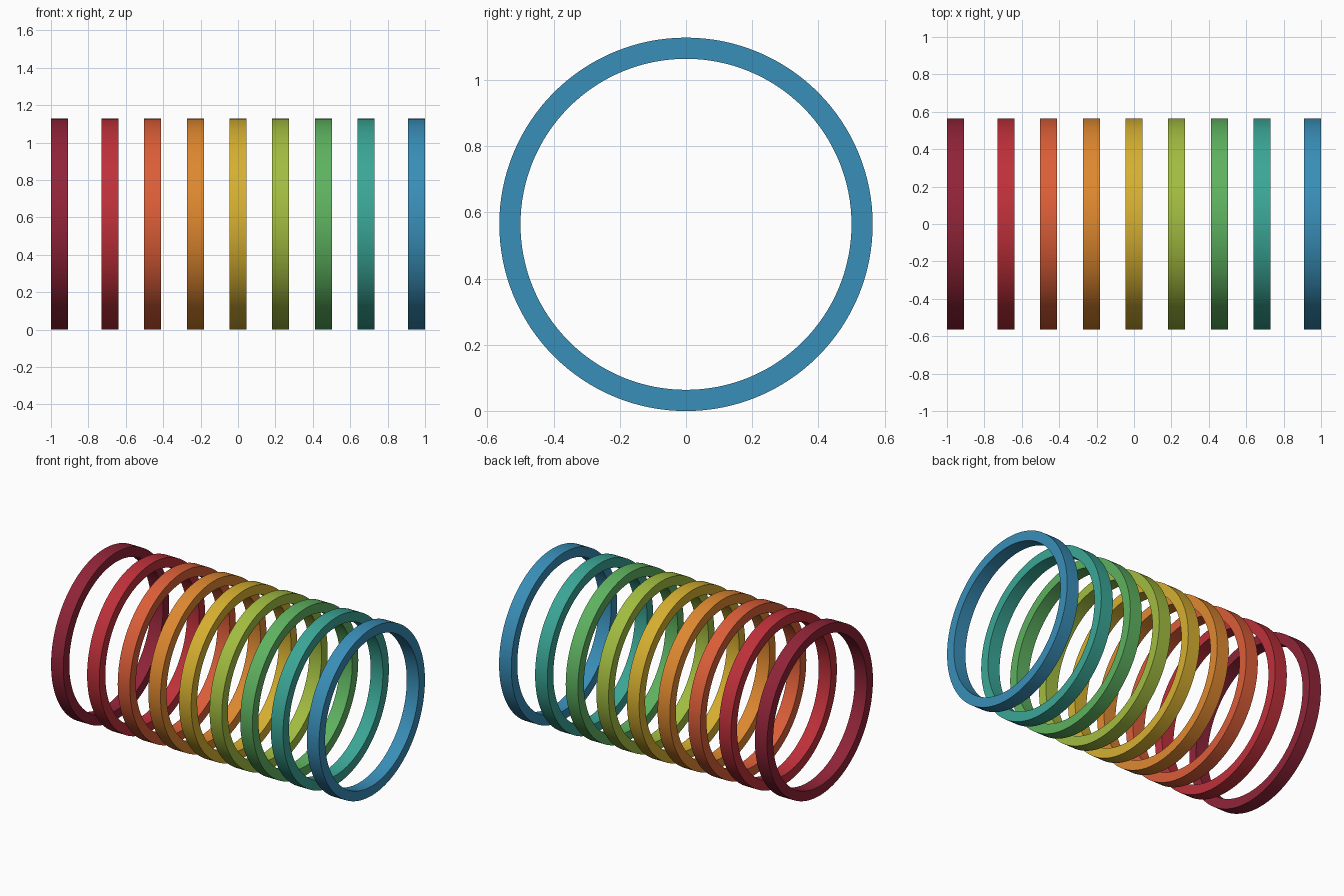
import bpy, bmesh, math

if "Cube" in bpy.data.objects:
    bpy.data.objects.remove(bpy.data.objects["Cube"])

OUTER, INNER, WIDTH, SIDES = 0.564, 0.50, 0.091, 128


def material(name, rgb):
    """Flat material from 0-255 sRGB values."""
    lin = [((c / 255 + 0.055) / 1.055) ** 2.4 for c in rgb]
    mat = bpy.data.materials.new(name)
    mat.diffuse_color = (*lin, 1)
    mat.use_nodes = True
    mat.node_tree.nodes["Principled BSDF"].inputs["Base Color"].default_value = mat.diffuse_color
    return mat


def ring(name, x, mat):
    """Flat-sided hoop around the x axis, spun from a rectangular section."""
    bm = bmesh.new()
    h = WIDTH / 2
    section = [(-h, INNER), (h, INNER), (h, OUTER), (-h, OUTER)]
    loops = []
    for i in range(SIDES):
        a = 2 * math.pi * i / SIDES
        loops.append([bm.verts.new((px, r * math.sin(a), r * math.cos(a)))
                      for px, r in section])
    for i in range(SIDES):
        a, b = loops[i], loops[(i + 1) % SIDES]
        for k in range(4):
            n = (k + 1) % 4
            bm.faces.new((a[k], a[n], b[n], b[k]))
    bmesh.ops.recalc_face_normals(bm, faces=bm.faces)
    mesh = bpy.data.meshes.new(name)
    bm.to_mesh(mesh)
    bm.free()
    mesh.materials.append(mat)
    obj = bpy.data.objects.new(name, mesh)
    obj.location = (x, 0, OUTER)
    bpy.context.collection.objects.link(obj)
    bpy.ops.object.select_all(action='DESELECT')
    obj.select_set(True)
    bpy.context.view_layer.objects.active = obj
    bpy.ops.object.shade_smooth_by_angle(angle=math.radians(30))


# Rainbow of rings; the two end rings stand slightly further apart
COLOURS = [
    ("dark_red", (144, 36, 56)),
    ("red", (190, 48, 58)),
    ("vermilion", (219, 94, 56)),
    ("orange", (222, 136, 48)),
    ("yellow", (214, 175, 48)),
    ("lime", (162, 188, 64)),
    ("green", (94, 178, 96)),
    ("teal", (58, 166, 150)),
    ("blue", (57, 142, 184)),
]
for i, (name, rgb) in enumerate(COLOURS):
    x = (i - 4) * 0.2285
    if abs(i - 4) == 4:
        x = math.copysign(1 - WIDTH / 2, x)
    ring(name + "_ring", x, material(name, rgb))
